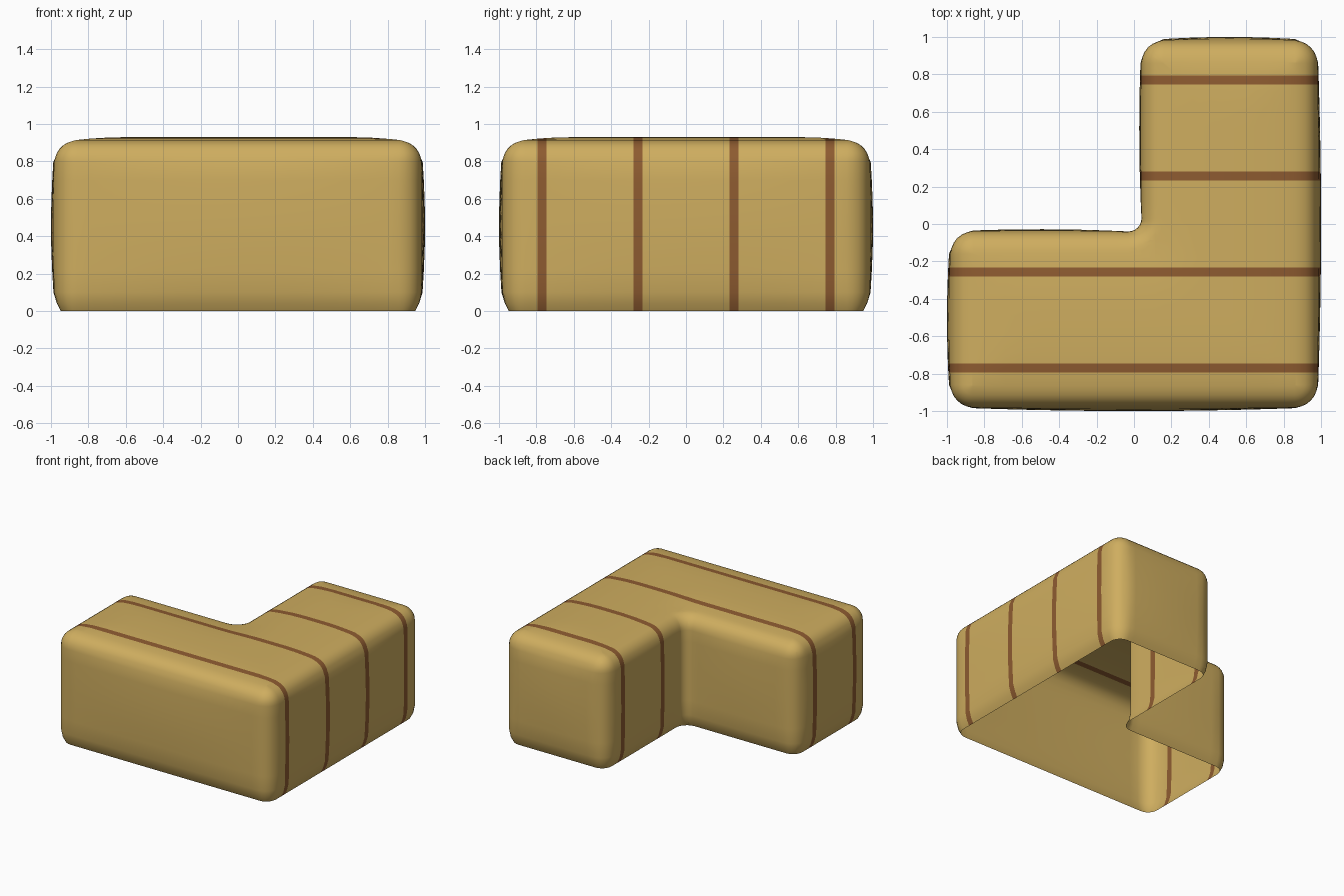
import bpy, bmesh, math
from mathutils import Vector

if "Cube" in bpy.data.objects:
    bpy.data.objects.remove(bpy.data.objects["Cube"])

H, R = 0.91, 0.115          # wall height before the crown, top edge radius
OUT, IN = 0.98, 0.04        # outer wall and notch wall positions
STRIPES = (-0.77, -0.257, 0.257, 0.77)
SW = 0.024                  # stripe half width


def material(name, color):
    m = bpy.data.materials.new(name)
    m.diffuse_color = (*color, 1)
    m.use_nodes = True
    m.node_tree.nodes["Principled BSDF"].inputs["Base Color"].default_value = m.diffuse_color
    return m


def outline(inset):
    """Counter-clockwise L outline with rounded corners, inset inward."""
    o, k = OUT - inset, IN + inset
    # x, y, start angle of the corner arc, concave flag
    corners = [(-o, -o, 180, 0), (o, -o, 270, 0), (o, o, 0, 0),
               (k, o, 90, 0), (k, -k, 0, 1), (-o, -k, 90, 0)]
    pts = []
    for x, y, start, concave in corners:
        r = 0.07 + inset if concave else 0.12 - inset
        mid = math.radians(start + 45)
        if concave:
            cx, cy = x - r, y + r
        else:
            cx = x - math.copysign(r, math.cos(mid))
            cy = y - math.copysign(r, math.sin(mid))
        for i in range(7):
            t = i / 6 * 90
            a = math.radians(-t if concave else start + t)
            pts.append((cx + r * math.cos(a), cy + r * math.sin(a)))
    return pts


# Vertical profile: tucked-in open bottom, straight wall, rounded top edge
profile = [(0.033, 0), (0.012, 0.04), (0, 0.1)]
profile += [(0, z) for z in (0.22, 0.34, 0.46, 0.58, 0.7)]
profile += [(R * (1 - math.cos(a)), H - R + R * math.sin(a))
            for a in (i * math.pi / 14 for i in range(8))]

bm = bmesh.new()
rings = [[bm.verts.new((x, y, z)) for x, y in outline(d)] for d, z in profile]
n = len(rings[0])
for a, b in zip(rings, rings[1:]):
    for i in range(n):
        j = (i + 1) % n
        bm.faces.new((a[i], a[j], b[j], b[i]))
bm.faces.new(rings[-1])


# Cut a grid for the crowned faces, and the stripe edges
def cut(axis, pos):
    co, no = Vector(), Vector()
    co[axis], no[axis] = pos, 1
    bmesh.ops.bisect_plane(bm, geom=bm.verts[:] + bm.edges[:] + bm.faces[:],
                           plane_co=co, plane_no=no, dist=1e-5)


for s in STRIPES:
    cut(1, s - SW)
    cut(1, s + SW)
for i in range(-8, 9):
    cut(0, i * 0.1 + 0.013)
    if all(abs(i * 0.1 + 0.013 - s) > 0.04 for s in STRIPES):
        cut(1, i * 0.1 + 0.013)

# Slight pillow bulge: axis, wall position, direction, span along the wall
walls = [(0, OUT, 1, -0.98, 0.98, 0.02), (0, -OUT, -1, -0.98, -IN, 0.02),
         (1, -OUT, -1, -0.98, 0.98, 0.02), (1, OUT, 1, IN, 0.98, 0.02),
         (0, IN, -1, 0.03, 0.98, 0.012), (1, -IN, 1, -0.98, -0.03, 0.012)]
for v in bm.verts:
    x, y, z = v.co
    if z > H - 0.001:
        d = min(1 - abs(x), 1 - abs(y),
                math.hypot(max(x - IN, 0), max(-IN - y, 0)))
        t = min(1, max(0, (d - 0.1) / 0.3))
        v.co.z += 0.02 * t * (2 - t)
        continue
    for axis, pos, sign, lo, hi, amp in walls:
        u = (x, y)[1 - axis]
        if abs((x, y)[axis] - pos) < 1e-4 and lo < u < hi:
            w = 1 - ((u - (lo + hi) / 2) / ((hi - lo) / 2)) ** 2
            v.co[axis] += sign * amp * w * math.sin(math.pi * z / H)

# Stripe bands by position along y
for f in bm.faces:
    f.smooth = True
    y = f.calc_center_median().y
    f.material_index = int(any(abs(y - s) < SW for s in STRIPES))

me = bpy.data.meshes.new("striped_corner_block")
bm.to_mesh(me)
bm.free()
me.materials.append(material("straw tan", (0.62, 0.42, 0.115)))
me.materials.append(material("brown stripe", (0.27, 0.105, 0.03)))
ob = bpy.data.objects.new("striped_corner_block", me)
bpy.context.collection.objects.link(ob)
